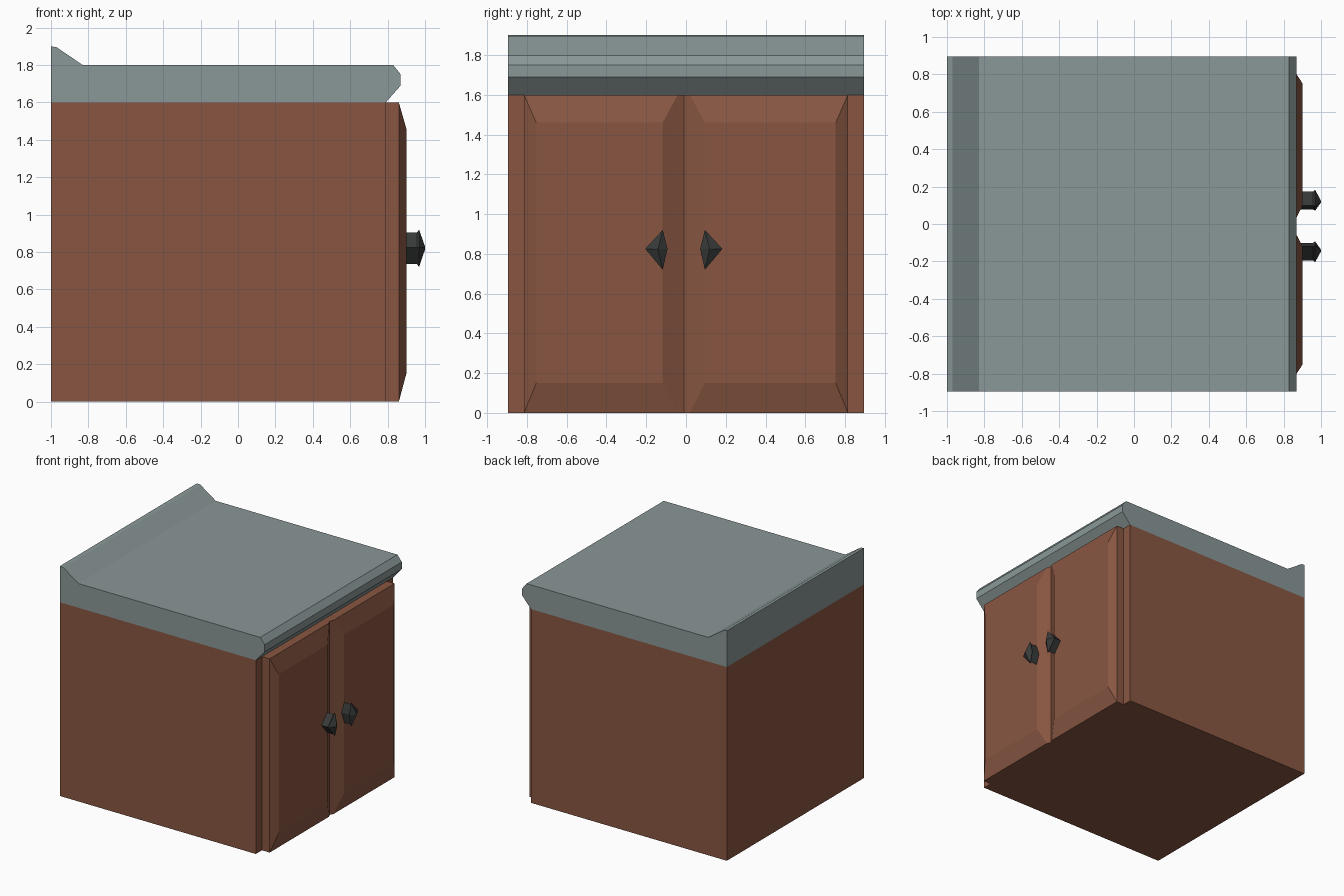
import bpy, bmesh

if "Cube" in bpy.data.objects:
    bpy.data.objects.remove(bpy.data.objects["Cube"])

SEAM = -0.011      # y where the two doors meet
HALF_W = 0.895     # half width of the cabinet


def material(name, rgb):
    m = bpy.data.materials.new(name)
    m.diffuse_color = (*rgb, 1)
    m.use_nodes = True
    m.node_tree.nodes["Principled BSDF"].inputs["Base Color"].default_value = m.diffuse_color
    return m


WOOD = material("brown wood", (0.25, 0.094, 0.054))
STONE = material("grey stone", (0.255, 0.31, 0.31))
METAL = material("dark metal", (0.04, 0.042, 0.042))


def loft(name, rings, mat):
    """Skin equal-length rings of points and cap both ends."""
    bm = bmesh.new()
    loops = [[bm.verts.new(p) for p in ring] for ring in rings]
    n = len(rings[0])
    for a, b in zip(loops, loops[1:]):
        for i in range(n):
            j = (i + 1) % n
            bm.faces.new((a[i], a[j], b[j], b[i]))
    bm.faces.new(loops[0])
    bm.faces.new(loops[-1])
    bmesh.ops.remove_doubles(bm, verts=bm.verts, dist=1e-5)
    bmesh.ops.recalc_face_normals(bm, faces=bm.faces)
    me = bpy.data.meshes.new(name)
    bm.to_mesh(me)
    bm.free()
    me.materials.append(mat)
    ob = bpy.data.objects.new(name, me)
    bpy.context.collection.objects.link(ob)
    return ob


def extrude_y(name, profile, mat):
    return loft(name, [[(x, y, z) for x, z in profile]
                       for y in (-HALF_W, HALF_W)], mat)


# Cabinet body
extrude_y("cabinet_body", [(-1, 0), (0.79, 0), (0.79, 1.6), (-1, 1.6)], WOOD)

# Countertop with raised back lip and bevelled overhang
extrude_y("countertop", [(-1, 1.6), (0.79, 1.6), (0.87, 1.69), (0.87, 1.75),
                         (0.83, 1.8), (-0.83, 1.8), (-0.97, 1.895), (-1, 1.9)], STONE)


def door(name, s):
    # Each ring: depth x, inner y, outer y, bottom z, top z
    outer = 0.815 * s
    specs = [(0.79, SEAM, outer, 0, 1.6),
             (0.845, SEAM, outer, 0, 1.6),
             (0.86, SEAM + 0.03 * s, outer, 0, 1.6),
             (0.90, SEAM + 0.106 * s, 0.753 * s, 0.15, 1.46)]
    loft(name, [[(x, a, b), (x, c, b), (x, c, d), (x, a, d)]
                for x, a, c, b, d in specs], WOOD)


def knob(name, s):
    # Kite-shaped stem, flared head and pointed front
    kite = [(0.194, 0.825), (0.106, 0.92), (0.082, 0.825), (0.106, 0.72)]
    cy, cz = 0.13, 0.822
    rings = [[(x, SEAM + s * (cy + (d - cy) * k), cz + (z - cz) * k) for d, z in kite]
             for x, k in ((0.89, 0.84), (0.957, 0.84), (0.968, 1.0), (1.0, 0.08))]
    loft(name, rings, METAL)


# Doors and knobs, mirrored about the seam
for side, s in (("left", -1), ("right", 1)):
    door(side + "_door", s)
    knob(side + "_knob", s)
